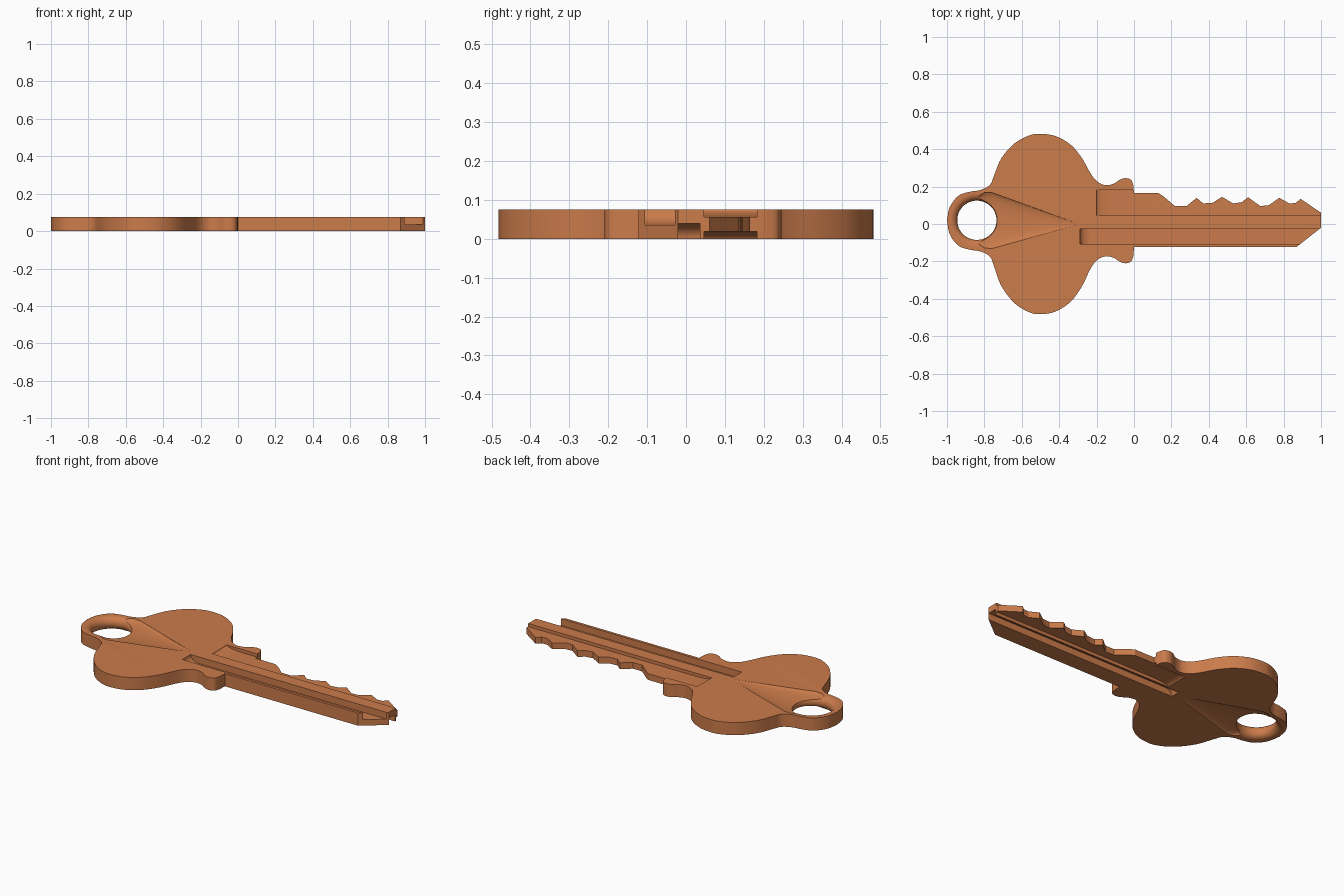
import bpy, bmesh, math
from mathutils import Vector

if "Cube" in bpy.data.objects:
    bpy.data.objects.remove(bpy.data.objects["Cube"])

T = 0.075          # key thickness
HOLE = (-0.84, 0.02)

brass = bpy.data.materials.new("copper orange")
brass.diffuse_color = (0.60, 0.20, 0.07, 1)
brass.use_nodes = True
brass.node_tree.nodes["Principled BSDF"].inputs["Base Color"].default_value = brass.diffuse_color


def make_object(name, bm):
    bmesh.ops.recalc_face_normals(bm, faces=bm.faces)
    mesh = bpy.data.meshes.new(name)
    bm.to_mesh(mesh)
    bm.free()
    mesh.materials.append(brass)
    ob = bpy.data.objects.new(name, mesh)
    bpy.context.collection.objects.link(ob)
    return ob


def prism(name, pts, offset):
    """Extrude a closed 3D polygon along an offset vector."""
    bm = bmesh.new()
    face = bm.faces.new([bm.verts.new(p) for p in pts])
    ext = bmesh.ops.extrude_face_region(bm, geom=[face])
    bmesh.ops.translate(bm, vec=offset,
                        verts=[v for v in ext["geom"] if isinstance(v, bmesh.types.BMVert)])
    return make_object(name, bm)


def loft(name, rings, closed=False):
    """Skin a list of equal-length rings, capped or joined end to end."""
    bm = bmesh.new()
    rows = [[bm.verts.new(p) for p in r] for r in rings]
    n = len(rows[0])
    pairs = list(zip(rows, rows[1:])) + ([(rows[-1], rows[0])] if closed else [])
    for a, b in pairs:
        for i in range(n):
            j = (i + 1) % n
            bm.faces.new((a[i], a[j], b[j], b[i]))
    if not closed:
        bm.faces.new(rows[0])
        bm.faces.new(rows[-1])
    return make_object(name, bm)


def cut(body, cutter):
    mod = body.modifiers.new("cut", "BOOLEAN")
    mod.operation, mod.solver, mod.object = "DIFFERENCE", "EXACT", cutter
    bpy.context.view_layer.objects.active = body
    bpy.ops.object.modifier_apply(modifier=mod.name)
    bpy.data.objects.remove(cutter)


def smooth(pts, steps=5):
    """Catmull-Rom curve through the points."""
    p = [Vector(q) for q in pts]
    p = [2 * p[0] - p[1]] + p + [2 * p[-1] - p[-2]]
    out = []
    for a, b, c, d in zip(p, p[1:], p[2:], p[3:]):
        for k in range(steps):
            t = k / steps
            out.append(0.5 * (2 * b + (c - a) * t + (2 * a - 5 * b + 4 * c - d) * t * t
                              + (3 * b - a - 3 * c + d) * t ** 3))
    return out + [p[-2]]


# Outline: ring, lobe and shoulder; the lower half mirrors the upper with a small shift
upper = [(-1, 0.02), (-0.985, 0.09), (-0.94, 0.15), (-0.88, 0.172), (-0.82, 0.182),
         (-0.77, 0.21), (-0.748, 0.26), (-0.71, 0.35), (-0.64, 0.43), (-0.56, 0.473),
         (-0.5, 0.482), (-0.42, 0.47), (-0.34, 0.425), (-0.28, 0.355), (-0.235, 0.275),
         (-0.2, 0.23), (-0.155, 0.208), (-0.11, 0.215), (-0.075, 0.237), (-0.045, 0.245),
         (-0.015, 0.235), (-0.003, 0.205)]
lower = [(x, min(0.035, (0.482 - y) * 0.15) - y) for x, y in upper]
lower[0] = (-1, 0.02)
teeth = [(0, 0.165), (0.13, 0.165), (0.155, 0.15), (0.22, 0.095), (0.28, 0.095), (0.335, 0.14),
         (0.37, 0.11), (0.42, 0.113), (0.47, 0.145), (0.53, 0.11), (0.575, 0.116), (0.61, 0.143),
         (0.675, 0.096), (0.72, 0.1), (0.777, 0.14), (0.83, 0.11), (0.865, 0.112), (0.89, 0.135),
         (1, 0.06), (1, -0.02), (0.87, -0.122), (0, -0.122)]
outline = smooth(upper) + [Vector(p) for p in teeth] + smooth(lower)[:0:-1]
key = prism("key", [(p.x, p.y, 0) for p in outline], (0, 0, T))

# Ring hole with rounded inner edges
rings = []
for k in range(13):
    a = math.pi * (k / 12 - 0.5)
    r = 0.142 - 0.037 * math.cos(a)
    rings.append((r, T / 2 + T / 2 * math.sin(a)))
rings = [(0.142, -0.05)] + rings + [(0.142, T + 0.05)]
cut(key, loft("hole_cutter", [[(HOLE[0] + r * math.cos(i * math.tau / 64),
                                HOLE[1] + r * math.sin(i * math.tau / 64), z)
                               for i in range(64)] for r, z in rings]))

# Tapering hollows running from the ring into the bow, on both faces
for z in (0, T):
    rows = []
    for x, w, d in ((-0.30, 0.002, 0.0005), (-0.76, 0.15, 0.024), (-0.80, 0.148, 0.024),
                    (-0.83, 0.13, 0.02), (-0.86, 0.08, 0.01)):
        yc = 0.02 * (-0.30 - x) / 0.5
        rows.append([(x, yc + w * math.cos(i * math.tau / 32), z + d * math.sin(i * math.tau / 32))
                     for i in range(32)])
    cut(key, loft("hollow_cutter", rows))


def groove(y0, y1, depth, x0, run, top):
    """Lengthwise blade groove with a curved run-out at the bow end."""
    n = 8
    prof = [(x0, -0.05)]
    prof += [(x0 + run * (1 - math.cos(a)), depth * math.sin(a))
             for a in (math.pi / 2 * k / n for k in range(n + 1))]
    prof += [(1.1, depth), (1.1, -0.05)]
    pts = [(x, y0, T - d if top else d) for x, d in prof]
    cut(key, prism("groove_cutter", pts, (0, y1 - y0, 0)))


groove(-0.106, -0.028, 0.040, -0.29, 0.06, True)     # wide top groove
groove(-0.020, 0.036, 0.039, -0.28, 0.05, False)     # square slot underneath
for side in (True, False):                           # thinned toothed side
    groove(0.046, 0.182, 0.019, -0.20, 0.10, side)

# Shade smooth with sharp edges
bpy.ops.object.select_all(action="DESELECT")
key.select_set(True)
bpy.context.view_layer.objects.active = key
bpy.ops.object.shade_smooth_by_angle(angle=math.radians(30))
